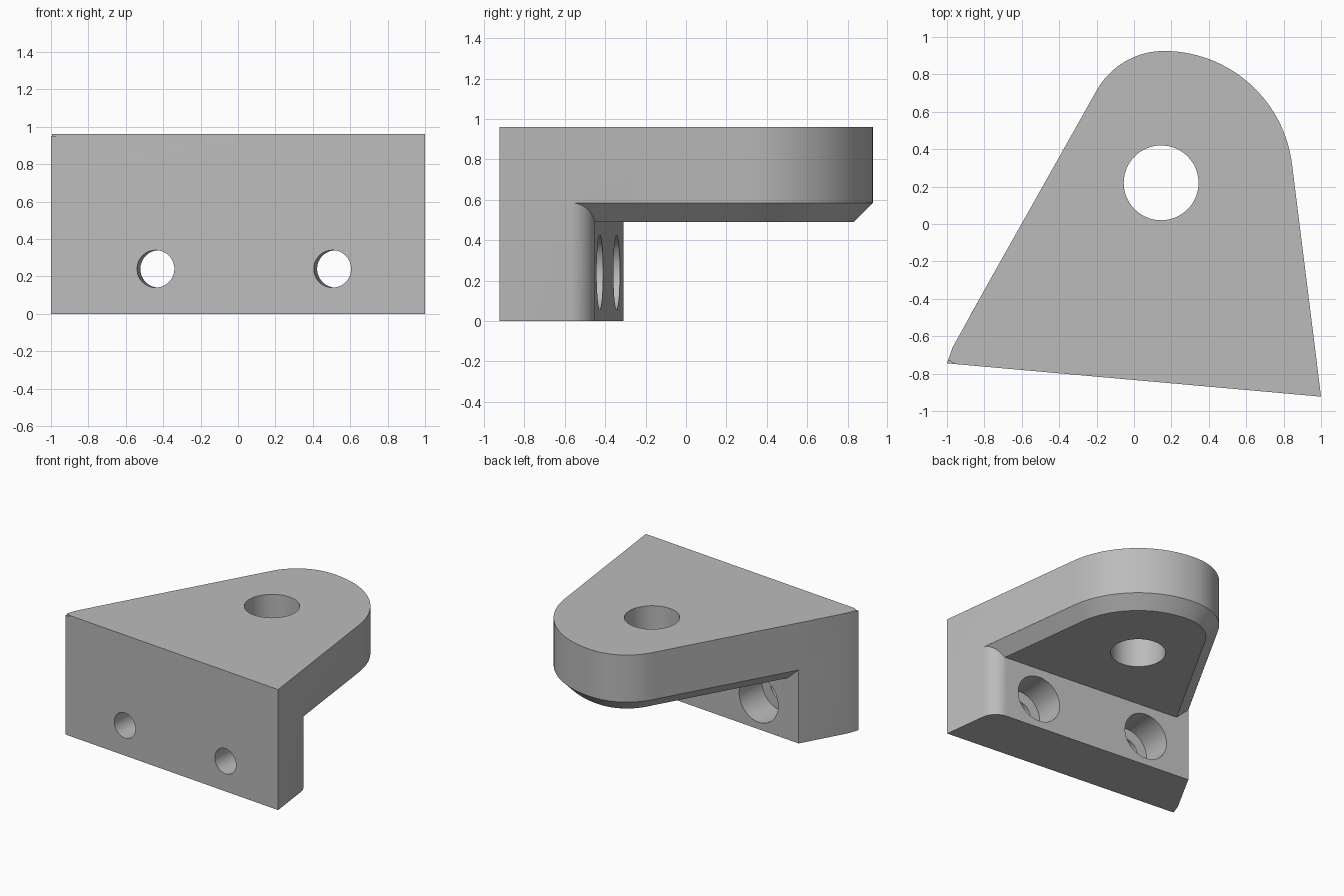
import bpy, bmesh, math
from mathutils import Vector

cube = bpy.data.objects.get("Cube")
if cube:
    bpy.data.objects.remove(cube, do_unlink=True)

grey = bpy.data.materials.new("plain_grey")
grey.use_nodes = True
grey.diffuse_color = (0.5, 0.5, 0.5, 1)
grey.node_tree.nodes["Principled BSDF"].inputs["Base Color"].default_value = (0.5, 0.5, 0.5, 1)

TOP, RIM, UNDER, CHAMFER = 0.96, 0.585, 0.49, 0.095


def arc(cx, cy, r, start, end, steps):
    """Points along an arc, angles in degrees."""
    angles = [math.radians(start + (end - start) * i / steps) for i in range(steps + 1)]
    return [Vector((cx + r * math.cos(a), cy + r * math.sin(a))) for a in angles]


def inset(points, d):
    """Counter-clockwise outline moved inward by d with mitred corners."""
    out = []
    for i, p in enumerate(points):
        a = (p - points[i - 1]).normalized()
        b = (points[(i + 1) % len(points)] - p).normalized()
        na, nb = Vector((-a.y, a.x)), Vector((-b.y, b.x))
        out.append(p + (na + nb) * d / (1 + na.dot(nb)))
    return out


def solid(name, lower, upper, z0, z1):
    """Closed solid between two matching outlines."""
    bm = bmesh.new()
    lo = [bm.verts.new((p.x, p.y, z0)) for p in lower]
    hi = [bm.verts.new((p.x, p.y, z1)) for p in upper]
    bm.faces.new(lo[::-1])
    bm.faces.new(hi)
    for i in range(len(lo)):
        j = (i + 1) % len(lo)
        bm.faces.new((lo[i], lo[j], hi[j], hi[i]))
    mesh = bpy.data.meshes.new(name)
    bm.to_mesh(mesh)
    bm.free()
    obj = bpy.data.objects.new(name, mesh)
    bpy.context.collection.objects.link(obj)
    mesh.materials.append(grey)
    return obj


def cylinder(name, radius, start, end):
    axis = end - start
    bpy.ops.mesh.primitive_cylinder_add(vertices=64, radius=radius, depth=axis.length,
                                        location=(start + end) / 2,
                                        rotation=axis.to_track_quat('Z', 'Y').to_euler())
    obj = bpy.context.object
    obj.name = name
    obj.data.materials.append(grey)
    return obj


def combine(target, other, operation):
    mod = target.modifiers.new("combine", 'BOOLEAN')
    mod.operation, mod.solver, mod.object = operation, 'EXACT', other
    bpy.context.view_layer.objects.active = target
    bpy.ops.object.modifier_apply(modifier=mod.name)
    bpy.data.objects.remove(other, do_unlink=True)


# Outline points shared by the plate and the wall
front_left, front_right = Vector((-1, -0.745)), Vector((1, -0.923))
kink, wall_left = Vector((-0.97, -0.66)), Vector((-0.776, -0.31))
wall_right = Vector((0.956, -0.57))
nose = arc(0.16, 0.235, 0.69, 7.1, 90, 28) + arc(0.16, 0.513, 0.412, 90, 151, 18)[1:]

# Thick top plate
bracket = solid("bracket", *[[front_left, front_right, wall_right] + nose + [wall_left, kink]] * 2,
                RIM, TOP)

# Chamfered underside, its front end buried in the wall
skirt_outline = [Vector((-0.871, -0.48)), Vector((0.962, -0.62))] + nose
skirt = solid("underside", inset(skirt_outline, CHAMFER), skirt_outline, UNDER, RIM)

# Upright mounting wall with one rounded back corner
corner = arc(0.821, -0.587, 0.136, 7.1, 85, 12)
wall = solid("mounting_wall", *[[front_left, front_right, wall_right] + corner[1:] + [wall_left, kink]] * 2,
             0, RIM)
combine(bracket, wall, 'UNION')
combine(bracket, skirt, 'UNION')

# Large vertical hole through the plate
combine(bracket, cylinder("plate_hole", 0.2, Vector((0.145, 0.22, 0.3)), Vector((0.145, 0.22, 1.2))),
        'DIFFERENCE')

# Counterbored bolt holes, square to the wall
along = (front_right - front_left).normalized()
back = Vector((-along.y, along.x, 0))
for x in (-0.44, 0.505):
    t = (x - front_left.x) / along.x
    entry = Vector((x, front_left.y + along.y * t, 0.24))
    combine(bracket, cylinder("bolt_hole", 0.1, entry - back * 0.2, entry + back * 0.4), 'DIFFERENCE')
    combine(bracket, cylinder("counterbore", 0.184, entry + back * 0.2, entry + back * 0.7), 'DIFFERENCE')

# Tiny step at the top left corner
step_outline = [Vector((-1.05, -0.7)), Vector((-0.945, -0.8)), Vector((-0.95, -0.752)),
                Vector((-0.985, -0.732))]
combine(bracket, solid("corner_step", step_outline, step_outline, TOP - 0.01, TOP + 0.1), 'DIFFERENCE')

bpy.ops.object.select_all(action='DESELECT')
bracket.select_set(True)
bpy.context.view_layer.objects.active = bracket
bpy.ops.object.shade_smooth_by_angle(angle=math.radians(25))
